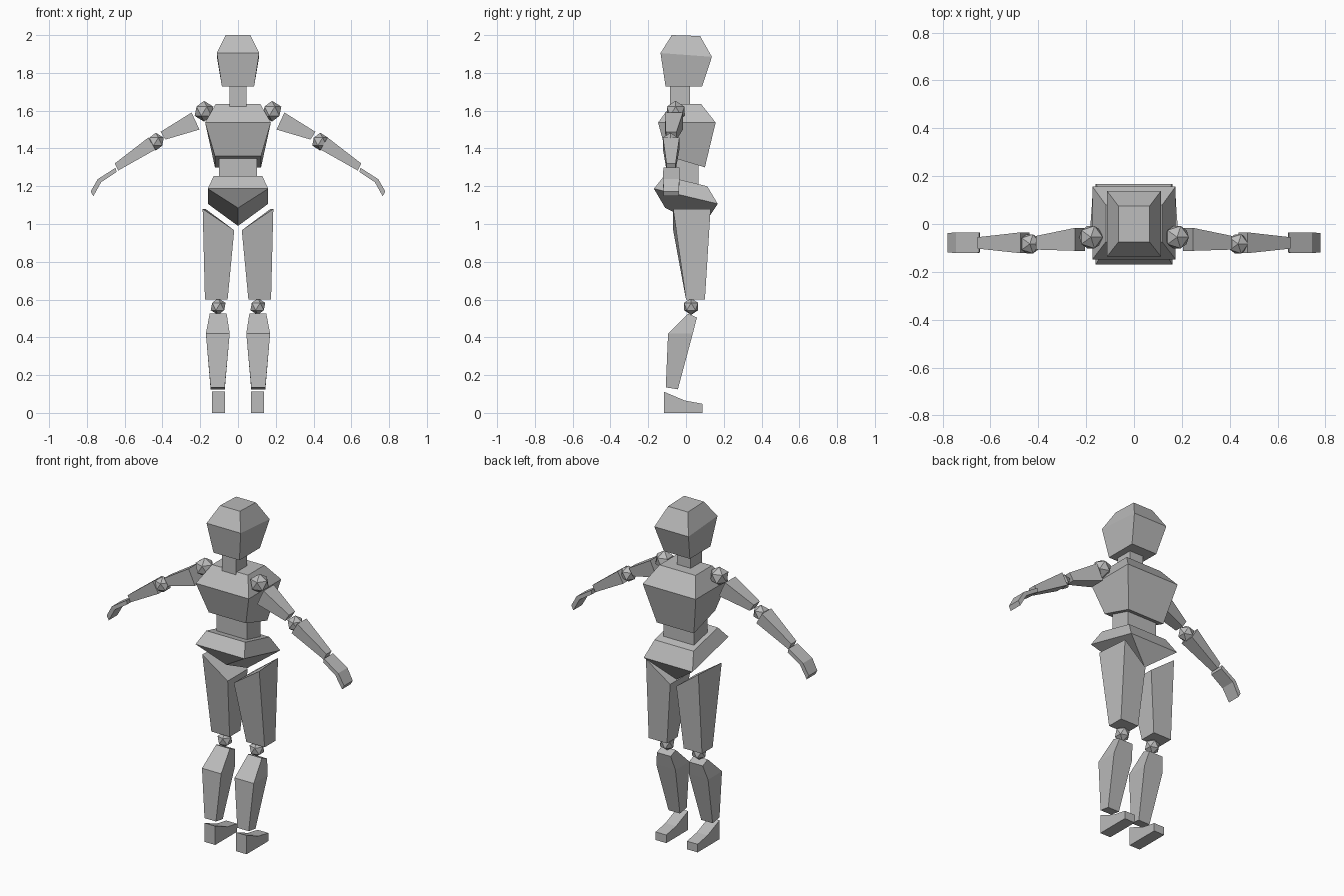
import bpy, bmesh

if "Cube" in bpy.data.objects:
    bpy.data.objects.remove(bpy.data.objects["Cube"])

mat = bpy.data.materials.new("light_grey")
mat.diffuse_color = (0.5, 0.5, 0.5, 1)
mat.use_nodes = True
mat.node_tree.nodes["Principled BSDF"].inputs["Base Color"].default_value = mat.diffuse_color


def finish(name, bm):
    bmesh.ops.recalc_face_normals(bm, faces=bm.faces)
    me = bpy.data.meshes.new(name)
    bm.to_mesh(me)
    bm.free()
    me.materials.append(mat)
    ob = bpy.data.objects.new(name, me)
    bpy.context.collection.objects.link(ob)
    return ob


def loft(name, rings, side=1):
    """Skin a stack of equal-sized point rings, capped at both ends."""
    bm = bmesh.new()
    vs = [[bm.verts.new((x * side, y, z)) for x, y, z in r] for r in rings]
    n = len(vs[0])
    for a, b in zip(vs, vs[1:]):
        for i in range(n):
            j = (i + 1) % n
            bm.faces.new((a[i], a[j], b[j], b[i]))
    bm.faces.new(vs[0])
    bm.faces.new(vs[-1])
    return finish(name, bm)


def level(x0, x1, y0, y1, z0, z1=None):
    """Rectangular ring; z0 at the y0 edge and z1 at the y1 edge."""
    z1 = z0 if z1 is None else z1
    return [(x0, y0, z0), (x1, y0, z0), (x1, y1, z1), (x0, y1, z1)]


def limb_end(top, bottom, y0, y1):
    """Arm cross-section from its upper and lower (x, z) corners."""
    (xa, za), (xb, zb) = top, bottom
    return [(xa, y0, za), (xa, y1, za), (xb, y1, zb), (xb, y0, zb)]


def joint(name, loc, r):
    bm = bmesh.new()
    bmesh.ops.create_icosphere(bm, subdivisions=1, radius=r)
    finish(name, bm).location = loc


# Head and neck
loft("head", [level(-.085, .085, -.108, .085, 1.727),
              level(-.112, .112, -.135, .137, 1.905, 1.885),
              level(-.065, .065, -.075, .075, 2.0, 1.995)])
loft("neck", [level(-.045, .045, -.085, .02, 1.6),
              level(-.045, .045, -.085, .02, 1.76)])

# Chest, narrowing to a slanted underside
loft("chest", [level(-.122, .122, -.10, .10, 1.36, 1.30),
               level(-.174, .174, -.148, .157, 1.537),
               level(-.118, .118, -.075, .08, 1.635)])
loft("waist", [level(-.10, .10, -.06, .067, 1.2),
               level(-.10, .10, -.06, .067, 1.38)])

# Pelvis: slanted top over a wedge keel
bm = bmesh.new()
top = [bm.verts.new(p) for p in level(-.128, .128, -.115, .112, 1.255, 1.2)]
rim = [bm.verts.new(p) for p in level(-.16, .16, -.17, .168, 1.187, 1.107)]
keel_a, keel_b = bm.verts.new((0, -.11, 1.085)), bm.verts.new((0, .09, .99))
bm.faces.new(top)
for i in range(4):
    j = (i + 1) % 4
    bm.faces.new((rim[i], rim[j], top[j], top[i]))
bm.faces.new((rim[0], rim[1], keel_a))
bm.faces.new((rim[2], rim[3], keel_b))
bm.faces.new((rim[1], rim[2], keel_b, keel_a))
bm.faces.new((rim[3], rim[0], keel_a, keel_b))
finish("pelvis", bm)

for s, tag in ((-1, "left"), (1, "right")):
    # Leg
    loft("thigh_" + tag, [
        level(.055, .175, 0, .10, .60),
        [(.02, -.068, .967), (.187, -.068, 1.08), (.172, .13, 1.08), (.02, .12, .967)]], s)
    joint("knee_" + tag, (s * .105, .027, .563), .044)
    loft("shin_" + tag, [
        level(.07, .145, -.107, -.043, .135, .125),
        level(.044, .17, -.095, .036, .42),
        level(.06, .15, .01, .058, .525, .505)], s)
    foot = [(-.117, 0), (.088, 0), (.088, .048), (-.005, .065), (-.117, .112)]
    loft("foot_" + tag, [[(x, y, z) for y, z in foot] for x in (.068, .138)], s)

    # Arm
    joint("shoulder_" + tag, (s * .18, -.055, 1.597), .055)
    loft("upper_arm_" + tag, [
        limb_end((.246, 1.59), (.204, 1.50), -.112, -.016),
        limb_end((.41, 1.488), (.384, 1.447), -.107, -.05)], s)
    joint("elbow_" + tag, (s * .435, -.083, 1.436), .047)
    loft("forearm_" + tag, [
        limb_end((.474, 1.458), (.437, 1.394), -.122, -.035),
        limb_end((.653, 1.32), (.634, 1.283), -.103, -.055)], s)
    loft("hand_" + tag, [
        limb_end((.648, 1.298), (.643, 1.275), -.12, -.035),
        limb_end((.743, 1.237), (.724, 1.222), -.122, -.035),
        limb_end((.78, 1.172), (.766, 1.147), -.118, -.038)], s)
